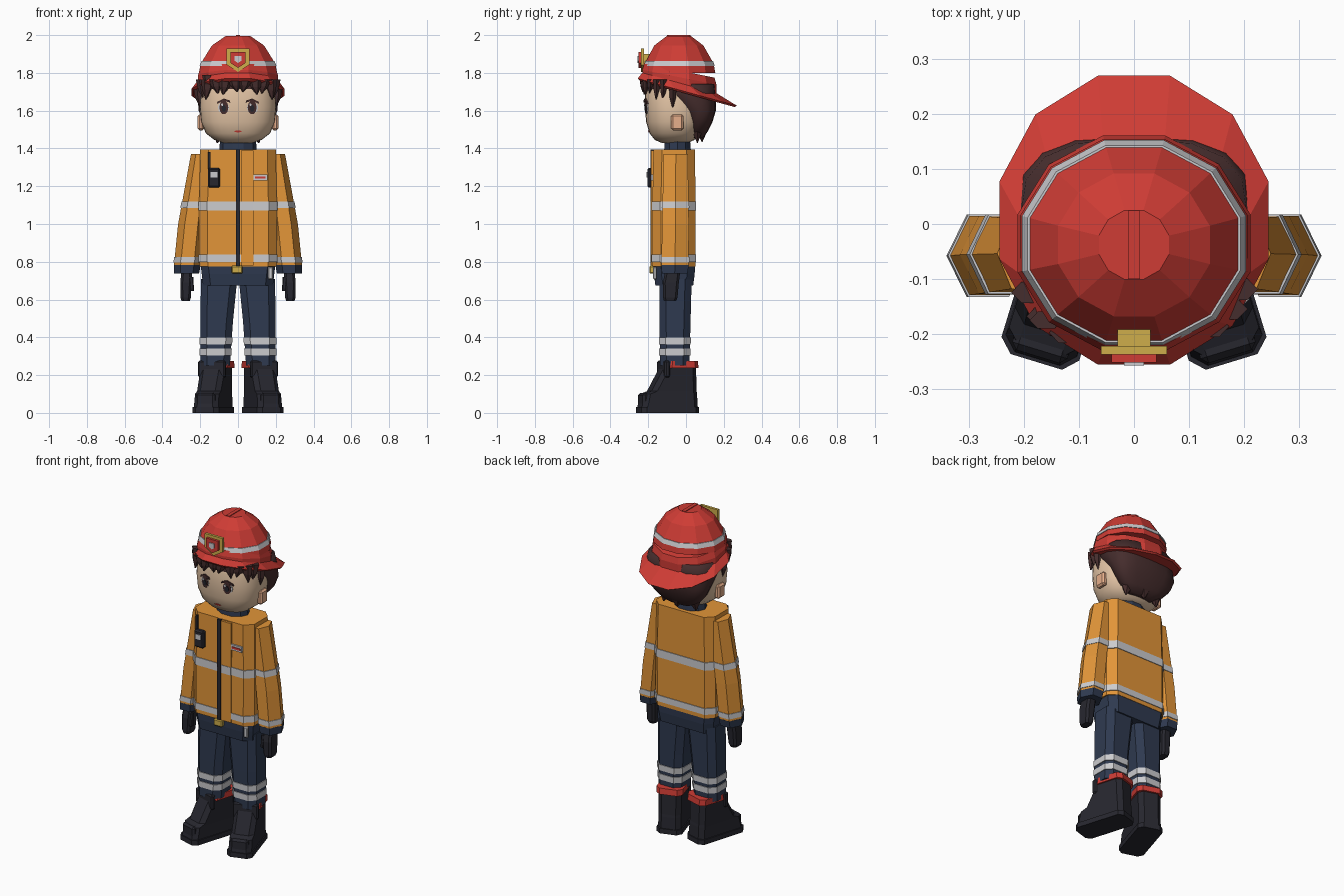
import bpy, bmesh, math
from mathutils import Matrix

if "Cube" in bpy.data.objects:
    bpy.data.objects.remove(bpy.data.objects["Cube"])

COL = {"red": (.62, .045, .035), "orange": (.76, .30, .04), "navy": (.028, .042, .08),
       "black": (.02, .02, .028), "silver": (.6, .6, .62), "skin": (.78, .56, .38),
       "ear_skin": (.80, .43, .26), "hair_brown": (.06, .026, .026), "gold": (.62, .42, .07)}
MAT = {}
for k, c in COL.items():
    MAT[k] = bpy.data.materials.new(k)
    MAT[k].diffuse_color = (*c, 1)


def finish(bm, name, mat, smooth=False, matrix=None):
    bmesh.ops.recalc_face_normals(bm, faces=bm.faces)
    if matrix:
        bm.transform(matrix)
    me = bpy.data.meshes.new(name)
    bm.to_mesh(me)
    bm.free()
    me.materials.append(MAT[mat])
    for p in me.polygons:
        p.use_smooth = smooth
    ob = bpy.data.objects.new(name, me)
    bpy.context.collection.objects.link(ob)
    return ob


# ring = (z, cx, cy, rx, ry); chamfered box, or n-sided superellipse; tilt leans rings along y
def loft(name, rings, mat, n=8, chamfer=None, power=2, phase=0, tilt=0, smooth=False, sx=1, matrix=None):
    bm, loops = bmesh.new(), []
    for z, cx, cy, rx, ry in rings:
        if chamfer:
            c = min(chamfer, rx * .8, ry * .8)
            pts = [(rx, c - ry), (rx, ry - c), (rx - c, ry), (c - rx, ry),
                   (-rx, ry - c), (-rx, c - ry), (c - rx, -ry), (rx - c, -ry)]
        else:
            f = 1 / math.cos(phase)
            pts = []
            for i in range(n):
                a = phase + math.tau * i / n
                ca, sa = math.cos(a), math.sin(a)
                pts.append((math.copysign(abs(ca) ** (2 / power), ca) * rx * f,
                            math.copysign(abs(sa) ** (2 / power), sa) * ry * f))
        loops.append([bm.verts.new(((cx + x) * sx, cy + y, z - tilt * (cy + y))) for x, y in pts])
    for a, b in zip(loops, loops[1:]):
        m = len(a)
        for i in range(m):
            bm.faces.new((a[i], a[(i + 1) % m], b[(i + 1) % m], b[i]))
    bm.faces.new(loops[0])
    bm.faces.new(loops[-1])
    return finish(bm, name, mat, smooth, matrix)


def ring_at(rings, z, grow=0):
    rs = sorted(rings)
    for a, b in zip(rs, rs[1:]):
        if a[0] <= z <= b[0]:
            t = (z - a[0]) / (b[0] - a[0])
            r = [p + (q - p) * t for p, q in zip(a, b)]
            return (z, r[1], r[2], r[3] + grow, r[4] + grow)


# reflective band hugging a loft
def band(name, rings, z0, z1, mat="silver", grow=.004, **kw):
    loft(name, [ring_at(rings, z0, grow), ring_at(rings, z1, grow)], mat, **kw)


def box(name, loc, size, mat, bevel=0, matrix=None):
    bm = bmesh.new()
    bmesh.ops.create_cube(bm, size=1)
    bm.transform(Matrix.Translation(loc) @ Matrix.Diagonal((*size, 1)))
    if bevel:
        bmesh.ops.bevel(bm, geom=bm.edges[:], offset=bevel, segments=1, affect='EDGES')
    return finish(bm, name, mat, matrix=matrix)


# flat outline in x-z, pulled to depth y (number or function of x, z)
def plate(name, pts, y, thick, mat):
    f = y if callable(y) else (lambda x, z: y)
    bm = bmesh.new()
    a = [bm.verts.new((x, f(x, z) - thick, z)) for x, z in pts]
    b = [bm.verts.new((x, f(x, z) + .004, z)) for x, z in pts]
    bm.faces.new(a)
    bm.faces.new(b)
    for i in range(len(a)):
        j = (i + 1) % len(a)
        bm.faces.new((a[i], a[j], b[j], b[i]))
    return finish(bm, name, mat)


def oval(cx, cz, rx, rz, n=10):
    return [(cx + rx * math.cos(math.tau * i / n), cz + rz * math.sin(math.tau * i / n)) for i in range(n)]


def tuft(name, x, y, top, tip, w, dx=0, dy=0):
    loft(name, [(tip, x + dx, y + dy, .003, .003), (tip + (top - tip) * .5, x + dx * .3, y + dy * .3, w * .75, w * .5),
                (top, x, y, w, w * .6)], "hair_brown", n=6)


# --- head ---
head = [(1.43, 0, -.06, .08, .07), (1.445, 0, -.06, .125, .105), (1.48, 0, -.058, .17, .135),
        (1.54, 0, -.056, .196, .155), (1.62, 0, -.055, .203, .163), (1.70, 0, -.055, .198, .163),
        (1.78, 0, -.05, .18, .15)]
loft("head", head, "skin", n=28, power=2.4, smooth=True)
loft("neck", [(1.36, 0, -.04, .07, .065), (1.46, 0, -.04, .065, .06)], "ear_skin", n=10)


def face_y(x, z):
    _, cx, cy, rx, ry = ring_at(head, z)
    return cy - ry * (1 - abs(x / rx) ** 2.4) ** (1 / 2.4)


for s, side in ((1, "left"), (-1, "right")):
    box(f"ear_{side}", (s * .197, -.046, 1.538), (.034, .066, .085), "ear_skin", .01)
    plate(f"eye_white_{side}", oval(s * .077, 1.616, .03, .032), face_y, .003, "silver")
    plate(f"iris_{side}", oval(s * .075, 1.617, .024, .037), face_y, .005, "hair_brown")
    plate(f"pupil_{side}", oval(s * .075, 1.612, .012, .018), face_y, .007, "black")
    plate(f"eye_glint_{side}", oval(s * .075 - .009, 1.632, .006, .008, 6), face_y, .009, "silver")
    plate(f"eyelash_{side}", [(s * .04, 1.642), (s * .075, 1.652), (s * .112, 1.636), (s * .108, 1.648),
                              (s * .075, 1.664), (s * .045, 1.655)], face_y, .008, "hair_brown")
plate("mouth", oval(0, 1.49, .02, .005, 8), face_y, .004, "red")

# --- hair ---
loft("hair_back", [(1.455, 0, .06, .08, .03), (1.49, 0, .065, .14, .05), (1.54, 0, .075, .185, .065),
                   (1.6, 0, .07, .208, .088), (1.68, 0, .025, .215, .135), (1.74, 0, .005, .208, .15)],
     "hair_brown", n=16, power=2.8, smooth=True)
loft("fringe_base", [(1.715, 0, -.055, .203, .168), (1.755, 0, -.05, .2, .17)], "hair_brown", n=20, power=2.4)
for i, deg in enumerate((-72, -54, -37, -20, -5, 11, 27, 44, 60, 74)):
    a = math.radians(deg)
    tuft(f"fringe_{i}", .196 * math.sin(a), -.06 - .165 * math.cos(a) ** .8, 1.765,
         (1.65, 1.66, 1.69, 1.685, 1.7)[min(i, 9 - i)], .037, .012 * (-1) ** i, -.004)
for s in (1, -1):
    tuft("side_lock", s * .198, -.07, 1.72, 1.615, .038)
    tuft("nape_lock", s * .09, .06, 1.54, 1.43, .055, s * .02)
tuft("nape_lock", 0, .085, 1.56, 1.435, .07)
tuft("brow_lock", -.16, -.175, 1.79, 1.70, .03)

# --- helmet ---
P12 = math.radians(15)
dome = [(1.80, 0, -.035, .207, .19), (1.85, 0, -.036, .197, .182), (1.945, 0, -.038, .138, .13),
        (1.996, 0, -.038, .064, .063)]
loft("helmet_dome", dome, "red", n=12, phase=P12)
loft("helmet_skirt", [(1.705, 0, -.035, .212, .196), (1.77, 0, -.035, .212, .196),
                      (1.805, 0, -.035, .2, .186)], "red", n=12, phase=P12, tilt=.2)
band("helmet_stripe", dome, 1.836, 1.862, n=12, phase=P12)
loft("helmet_brim", [(1.69, 0, .007, .235, .25), (1.70, 0, .007, .245, .263),
                     (1.737, 0, -.035, .212, .196)], "red", n=12, phase=P12, tilt=.275)
box("helmet_ridge", (0, -.038, 1.99), (.022, .125, .02), "red")
for nm, k, y, m in (("badge_frame", 1, -.226, "gold"), ("badge_field", .68, -.24, "red"),
                    ("badge_emblem", .3, -.246, "silver")):
    plate(nm, [(k * x, 1.873 + k * z) for x, z in
               ((-.06, .055), (.06, .055), (.06, -.03), (0, -.068), (-.06, -.03))], y, .012, m)
box("badge_mount", (0, -.205, 1.87), (.06, .04, .06), "gold")

# --- jacket ---
torso = [(.775, 0, -.064, .205, .114), (1.1, 0, -.064, .206, .114), (1.395, 0, -.062, .2, .11)]
loft("jacket", torso, "orange", chamfer=.045)
band("chest_stripe", torso, 1.072, 1.12, chamfer=.045)
band("hem_stripe", torso, .80, .838, chamfer=.045)
loft("jacket_hem", [(.675, 0, -.062, .185, .1), (.735, 0, -.062, .192, .108), (.785, 0, -.062, .198, .11)],
     "navy", chamfer=.04)
loft("collar", [(1.38, 0, -.045, .1, .075), (1.445, 0, -.045, .095, .07)], "navy", n=10)
box("front_flap", (.048, -.179, 1.085), (.066, .014, .61), "orange")
box("zipper", (0, -.18, 1.08), (.022, .016, .63), "black")
for x0, x1 in ((.015, .081),):
    box("flap_stripe", (.048, -.183, 1.096), (.066, .012, .048), "silver")
box("buckle", (-.005, -.178, .758), (.058, .03, .042), "gold", .006)
box("clip", (.172, -.165, .74), (.026, .02, .065), "silver", .005)
box("radio", (-.127, -.188, 1.245), (.066, .032, .105), "black", .008)
box("radio_screen", (-.127, -.205, 1.26), (.036, .006, .03), "silver")
box("radio_antenna", (-.152, -.182, 1.335), (.012, .012, .09), "black")
box("name_plate", (.117, -.179, 1.246), (.076, .012, .034), "silver")
box("name_plate_bar", (.117, -.186, 1.246), (.056, .006, .012), "red")

# --- arms, legs and boots, both sides ---
arm = [(.78, .269, -.058, .07, .083), (1.0, .247, -.056, .07, .082), (1.37, .197, -.054, .052, .074)]
leg = [(.25, .121, -.06, .078, .078), (.48, .113, -.058, .086, .082), (.71, .1, -.055, .096, .085)]
foot = [(.025, 0, 0, .068, .155), (.10, 0, .006, .066, .145), (.115, 0, .024, .066, .125),
        (.262, 0, .062, .068, .082)]
for s, side in ((1, "left"), (-1, "right")):
    loft(f"sleeve_{side}", arm, "orange", n=6, sx=s)
    band(f"sleeve_stripe_{side}", arm, 1.085, 1.12, n=6, sx=s)
    band(f"wrist_stripe_{side}", arm, .795, .825, n=6, sx=s)
    loft(f"cuff_{side}", [(.738, .272, -.06, .066, .078), (.782, .269, -.058, .071, .084)], "navy", n=6, sx=s)
    loft(f"glove_{side}", [(.592, .277, -.085, .022, .032), (.61, .277, -.083, .027, .038),
                           (.69, .275, -.08, .03, .042), (.75, .272, -.07, .028, .04)],
         "black", chamfer=.012, sx=s)
    loft(f"thumb_{side}", [(.645, .243, -.105, .01, .013), (.72, .25, -.1, .014, .016)],
         "black", chamfer=.005, sx=s)
    loft(f"trouser_{side}", leg, "navy", chamfer=.035, sx=s)
    for z in (.305, .362):
        band(f"trouser_stripe_{side}", leg, z, z + .036, chamfer=.035, sx=s)
    M = Matrix.Translation((s * .131, -.098, 0)) @ Matrix.Rotation(s * math.radians(17), 4, 'Z')
    loft(f"sole_{side}", [(0, 0, 0, .074, .16), (.03, 0, 0, .074, .16)], "black", chamfer=.025, matrix=M)
    loft(f"boot_{side}", foot, "black", chamfer=.025, matrix=M)
    box(f"toe_cap_{side}", (0, -.125, .068), (.105, .05, .075), "black", .012, matrix=M)
    loft(f"boot_trim_{side}", [(.238, 0, .066, .077, .09), (.274, 0, .066, .077, .086)],
         "red", chamfer=.025, matrix=M)
    box(f"boot_tongue_{side}", (0, -.022, .232), (.15, .03, .09), "black", .008, matrix=M)

for m in bpy.data.materials:
    if m.users and not m.is_grease_pencil:
        m.use_nodes = True
        m.node_tree.nodes["Principled BSDF"].inputs["Base Color"].default_value = m.diffuse_color
